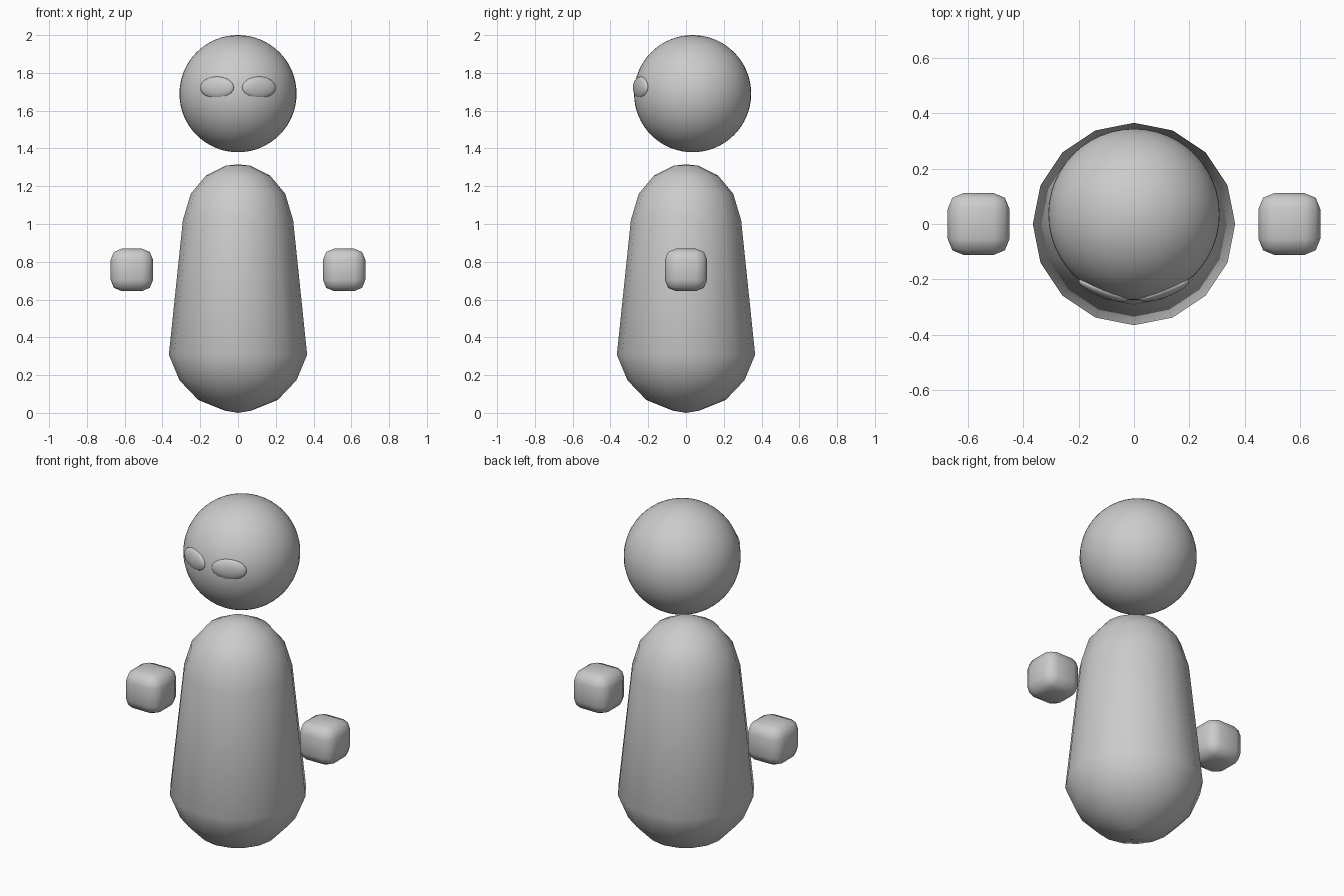
import bpy, bmesh, math
from mathutils import Matrix, Vector

if "Cube" in bpy.data.objects:
    bpy.data.objects.remove(bpy.data.objects["Cube"])

grey = bpy.data.materials.new("plain grey")
grey.diffuse_color = (0.6, 0.6, 0.6, 1)
grey.use_nodes = True
grey.node_tree.nodes["Principled BSDF"].inputs["Base Color"].default_value = grey.diffuse_color


def make_object(name, bm, smooth=True):
    bmesh.ops.recalc_face_normals(bm, faces=bm.faces)
    for f in bm.faces:
        f.smooth = smooth
    me = bpy.data.meshes.new(name)
    bm.to_mesh(me)
    bm.free()
    me.materials.append(grey)
    ob = bpy.data.objects.new(name, me)
    bpy.context.collection.objects.link(ob)
    return ob


def ellipsoid(name, loc, radii, rot_z=0, u=32, v=24):
    bm = bmesh.new()
    bmesh.ops.create_uvsphere(bm, u_segments=u, v_segments=v, radius=1)
    bm.transform(Matrix.Translation(loc) @ Matrix.Rotation(rot_z, 4, 'Z')
                 @ Matrix.Diagonal(Vector((*radii, 1))))
    return make_object(name, bm)


# Body: 16-sided lathe of a tapered capsule profile
profile = [(0, 0.0), (0.07, 0.012), (0.21, 0.068), (0.31, 0.173), (0.366, 0.308),
           (0.292, 1.02), (0.25, 1.16), (0.17, 1.256), (0.065, 1.309), (0, 1.316)]
bm = bmesh.new()
verts = [bm.verts.new((r, 0, z)) for r, z in profile]
edges = [bm.edges.new(pair) for pair in zip(verts, verts[1:])]
bmesh.ops.spin(bm, geom=verts + edges, cent=(0, 0, 0), axis=(0, 0, 1),
               angle=math.tau, steps=16, use_merge=True)
bmesh.ops.remove_doubles(bm, verts=bm.verts, dist=0.0005)
make_object("body", bm)

# Head
ellipsoid("head", (0, 0.035, 1.69), (0.31, 0.31, 0.31), u=48, v=32)

for side, s in (("left", -1), ("right", 1)):
    # Eye: flattened oval lying along the head surface
    ellipsoid(side + "_eye", (s * 0.111, -0.239, 1.722), (0.095, 0.026, 0.058),
              rot_z=s * math.radians(21))

    # Hand: rounded cube
    bm = bmesh.new()
    bmesh.ops.create_cube(bm, size=0.224)
    bmesh.ops.bevel(bm, geom=bm.edges[:], offset=0.058, segments=2, profile=0.5,
                    affect='EDGES')
    bm.transform(Matrix.Translation((s * 0.562, 0, 0.757)))
    make_object(side + "_hand", bm)
